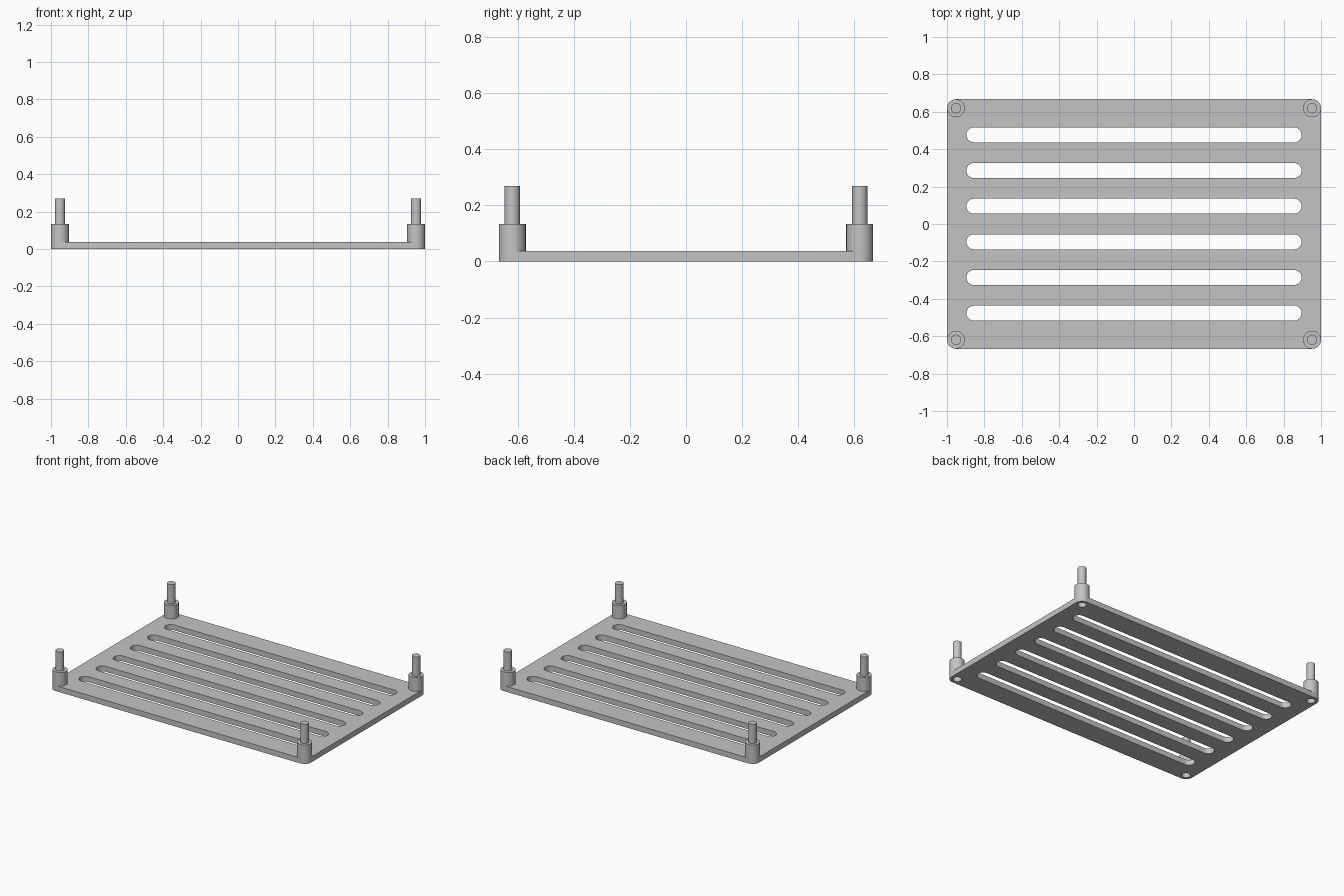
import bpy
import bmesh
from math import cos, sin, pi, radians
from mathutils import Vector

if "Cube" in bpy.data.objects:
    bpy.data.objects.remove(bpy.data.objects["Cube"], do_unlink=True)

HALF_X, HALF_Y, THICK = 1.0, 0.667, 0.038
POST_R, PIN_R, SOCKET_R = 0.048, 0.0275, 0.0275
POST_TOP, PIN_TOP, SOCKET_TOP = 0.134, 0.269, 0.125
SLOT_HALF, SLOT_R, SLOT_STEP, SLOTS = 0.896, 0.04, 0.1906, 6
POST_X, POST_Y = HALF_X - POST_R, HALF_Y - POST_R
CORNERS = {"front_right": (-1, -1), "front_left": (1, -1),
           "back_right": (-1, 1), "back_left": (1, 1)}

grey = bpy.data.materials.new("matte_grey")
grey.use_nodes = True
grey.diffuse_color = (0.55, 0.55, 0.55, 1)
grey.node_tree.nodes["Principled BSDF"].inputs["Base Color"].default_value = grey.diffuse_color


def rounded_outline(hx, hy, r, cx=0, cy=0, steps=12):
    """Rectangle with rounded corners; a slot or a circle when r fills it."""
    pts = []
    for q, (sx, sy) in enumerate([(1, 1), (-1, 1), (-1, -1), (1, -1)]):
        for i in range(steps + 1):
            a = (q + i / steps) * pi / 2
            p = Vector((cx + sx * (hx - r) + r * cos(a), cy + sy * (hy - r) + r * sin(a)))
            if not pts or (p - pts[-1]).length > 1e-5:
                pts.append(p)
    if (pts[0] - pts[-1]).length < 1e-5:
        pts.pop()
    return pts


def finish(obj):
    bm = bmesh.new()
    bm.from_mesh(obj.data)
    bmesh.ops.remove_doubles(bm, verts=bm.verts, dist=1e-5)
    bmesh.ops.recalc_face_normals(bm, faces=bm.faces)
    bm.to_mesh(obj.data)
    bm.free()
    obj.data.materials.clear()
    obj.data.materials.append(grey)
    bpy.ops.object.select_all(action="DESELECT")
    obj.select_set(True)
    bpy.context.view_layer.objects.active = obj
    bpy.ops.object.shade_smooth_by_angle(angle=radians(30))


# Slotted base plate: filled outline with slots and corner sockets, extruded
outlines = [rounded_outline(HALF_X, HALF_Y, POST_R)]
for i in range(SLOTS):
    y = (i - (SLOTS - 1) / 2) * SLOT_STEP
    outlines.append(rounded_outline(SLOT_HALF, SLOT_R, SLOT_R, 0, y))
for sx, sy in CORNERS.values():
    outlines.append(rounded_outline(SOCKET_R, SOCKET_R, SOCKET_R, sx * POST_X, sy * POST_Y))

curve = bpy.data.curves.new("slotted_plate", "CURVE")
curve.dimensions = "2D"
curve.fill_mode = "BOTH"
curve.extrude = THICK / 2
for pts in outlines:
    spline = curve.splines.new("POLY")
    spline.points.add(len(pts) - 1)
    for point, p in zip(spline.points, pts):
        point.co = (p.x, p.y, 0, 1)
    spline.use_cyclic_u = True
plate = bpy.data.objects.new("slotted_plate", curve)
bpy.context.collection.objects.link(plate)
plate.location.z = THICK / 2
bpy.ops.object.select_all(action="DESELECT")
plate.select_set(True)
bpy.context.view_layer.objects.active = plate
bpy.ops.object.convert(target="MESH")
finish(bpy.context.view_layer.objects.active)

# Corner posts: a collar with a pin on top and a blind socket underneath
profile = [(0, PIN_TOP), (PIN_R, PIN_TOP), (PIN_R, POST_TOP), (POST_R, POST_TOP),
           (POST_R, THICK), (SOCKET_R, THICK), (SOCKET_R, SOCKET_TOP), (0, SOCKET_TOP)]
for name, (sx, sy) in CORNERS.items():
    bm = bmesh.new()
    verts = [bm.verts.new((r, 0, z)) for r, z in profile]
    edges = [bm.edges.new(pair) for pair in zip(verts, verts[1:])]
    bmesh.ops.spin(bm, geom=verts + edges, cent=(0, 0, 0), axis=(0, 0, 1),
                   angle=2 * pi, steps=48)
    mesh = bpy.data.meshes.new(name + "_post")
    bm.to_mesh(mesh)
    bm.free()
    post = bpy.data.objects.new(name + "_post", mesh)
    bpy.context.collection.objects.link(post)
    post.location = (sx * POST_X, sy * POST_Y, 0)
    finish(post)
